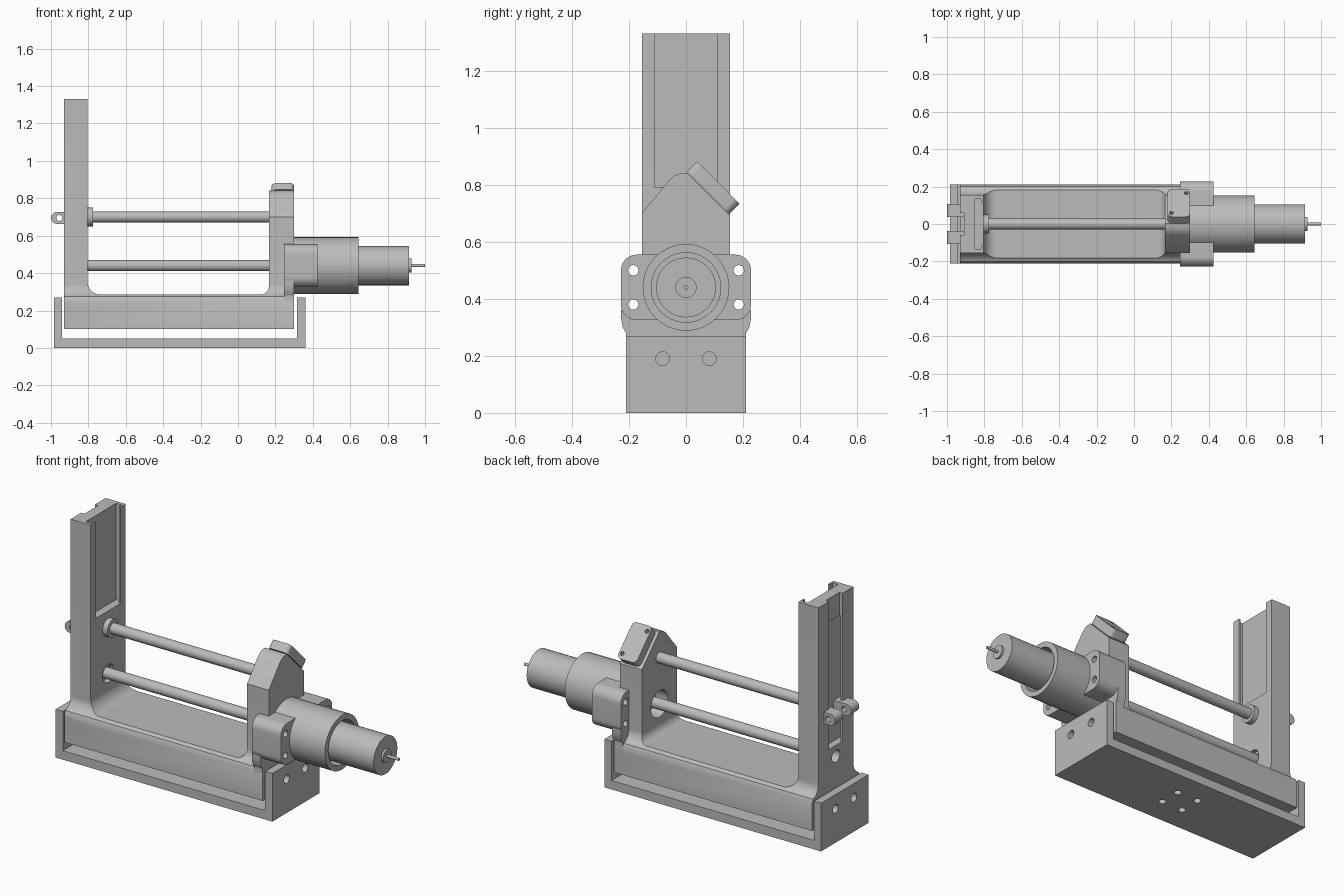
import bpy, bmesh, math
from mathutils import Matrix, Vector

old = bpy.data.objects.get("Cube")
if old:
    bpy.data.objects.remove(old, do_unlink=True)

GREY = (0.5, 0.5, 0.5, 1)
mat = bpy.data.materials.new("machined_grey")
mat.use_nodes = True
mat.diffuse_color = GREY
mat.node_tree.nodes["Principled BSDF"].inputs["Base Color"].default_value = GREY


def finish(bm, name):
    bmesh.ops.recalc_face_normals(bm, faces=bm.faces)
    mesh = bpy.data.meshes.new(name)
    bm.to_mesh(mesh)
    bm.free()
    mesh.materials.append(mat)
    ob = bpy.data.objects.new(name, mesh)
    bpy.context.collection.objects.link(ob)
    return ob


def prism(name, pts, axis, lo, hi):
    """Extrude a closed 2D outline along the x, y or z axis."""
    place = {"x": lambda p: (lo, *p), "y": lambda p: (p[0], lo, p[1]), "z": lambda p: (*p, lo)}[axis]
    bm = bmesh.new()
    face = bm.faces.new([bm.verts.new(place(p)) for p in pts])
    out = bmesh.ops.extrude_face_region(bm, geom=[face])
    step = Vector([hi - lo if a == axis else 0 for a in "xyz"])
    bmesh.ops.translate(bm, vec=step, verts=[v for v in out["geom"] if isinstance(v, bmesh.types.BMVert)])
    return finish(bm, name)


def arc(cx, cy, r, start, end, n=10):
    angles = [math.radians(start + (end - start) * i / n) for i in range(n + 1)]
    return [(cx + r * math.cos(a), cy + r * math.sin(a)) for a in angles]


def circle(cx, cy, r, n=40):
    return arc(cx, cy, r, 0, 360 - 360 / n, n - 1)


def rounded(x0, x1, y0, y1, r):
    return (arc(x1 - r, y1 - r, r, 0, 90) + arc(x0 + r, y1 - r, r, 90, 180)
            + arc(x0 + r, y0 + r, r, 180, 270) + arc(x1 - r, y0 + r, r, 270, 360))


def box(name, x0, x1, y0, y1, z0, z1):
    return prism(name, [(x0, y0), (x1, y0), (x1, y1), (x0, y1)], "z", z0, z1)


def rod(name, y, z, r, x0, x1):
    return prism(name, circle(y, z, r), "x", x0, x1)


def boolean(ob, op, *tools):
    bpy.context.view_layer.objects.active = ob
    for tool in tools:
        mod = ob.modifiers.new("boolean", "BOOLEAN")
        mod.operation, mod.object, mod.solver = op, tool, "EXACT"
        bpy.ops.object.modifier_apply(modifier=mod.name)
        bpy.data.objects.remove(tool, do_unlink=True)


SIDES = (-1, 1)
ROD_Z, SCREW_Z = 0.70, 0.44

# Mounting channel with drilled walls and floor
channel = prism("base_channel", [(-0.985, 0), (0.36, 0), (0.36, 0.27), (0.315, 0.27), (0.315, 0.05),
                                 (-0.94, 0.05), (-0.94, 0.27), (-0.985, 0.27)], "y", -0.21, 0.21)
boolean(channel, "DIFFERENCE", *[rod("cut", 0.082 * s, 0.19, 0.024, -1.1, 0.5) for s in SIDES])
boolean(channel, "DIFFERENCE", *[prism("cut", circle(-0.31 + 0.067 * s, 0.062 * t, 0.02), "z", -0.1, 0.1)
                                 for s in SIDES for t in SIDES])

# Carriage frame: filleted U outline trimmed by a flared cross-section
outline = ([(-0.93, 0.10), (0.30, 0.10), (0.30, 0.65), (0.165, 0.65)]
           + arc(0.12, 0.33, 0.045, 0, -90) + arc(-0.735, 0.355, 0.07, 270, 180)
           + [(-0.805, 1.33), (-0.93, 1.33)])
frame = prism("carriage_frame", outline, "y", -0.21, 0.21)
half = [(0.22, 0.05), (0.21, 0.05), (0.21, 0.255)][1:] + arc(0.225, 0.34, 0.07, 250, 180) + [(0.155, 1.4)]
section = half + [(-y, z) for y, z in reversed(half)]
boolean(frame, "INTERSECT", prism("cut", section, "x", -1, 0.4))

# Slots in the tall column, and bores for the lead screw
boolean(frame, "DIFFERENCE",
        box("cut", -0.82, -0.7, -0.11, 0.11, 0.79, 1.5),
        box("cut", -0.85, -0.815, -0.135, 0.135, 0.79, 1.5),
        box("cut", -1.0, -0.91, -0.06, 0.06, 0.5, 1.5),
        box("cut", -0.915, -0.89, -0.1, 0.1, 0.5, 1.2),
        rod("cut", 0, SCREW_Z, 0.035, -1, -0.7),
        rod("cut", 0, SCREW_Z, 0.05, -0.83, -0.7),
        rod("cut", 0, SCREW_Z, 0.075, 0.1, 0.24))

# Pointed bearing head on the short column
prism("bearing_head", [(-0.155, 0.65), (0.155, 0.65), (0.155, 0.69), (0.003, 0.842), (-0.02, 0.84),
                       (-0.04, 0.832), (-0.06, 0.815), (-0.155, 0.70)], "x", 0.165, 0.30)

# Tilted switch box with two screw holes
switch = prism("switch_box", rounded(-0.06, 0.06, -0.105, 0.105, 0.025), "z", -0.025, 0.025)
boolean(switch, "DIFFERENCE", *[prism("cut", circle(0.04 * s, 0.075 * s, 0.011, 16), "z", -0.01, 0.1)
                                for s in SIDES])
switch.data.transform(Matrix.Translation((0.24, 0.095, 0.79)) @ Matrix.Rotation(-math.pi / 4, 4, "X"))

# Motor flange with ears, and the gusset that blends it to the frame
flange = prism("motor_flange", rounded(-0.228, 0.228, 0.325, 0.555, 0.055), "x", 0.245, 0.425)
boolean(flange, "DIFFERENCE", *[rod("cut", 0.185 * s, z, 0.018, 0.1, 0.6)
                                for s in SIDES for z in (0.38, 0.50)])
for s, side in zip(SIDES, ("right", "left")):
    prism("flange_gusset_" + side, [(s * 0.15, 0.25), (s * 0.21, 0.25), (s * 0.21, 0.28), (s * 0.222, 0.30),
                                    (s * 0.228, 0.33), (s * 0.228, 0.36), (s * 0.15, 0.36)], "x", 0.245, 0.30)

# Motor housing sleeve, motor and shaft
housing = rod("motor_sleeve", 0, SCREW_Z, 0.152, 0.295, 0.645)
boolean(housing, "DIFFERENCE", rod("cut", 0, SCREW_Z, 0.122, 0.58, 0.8))
rod("motor", 0, SCREW_Z, 0.105, 0.57, 0.915)
rod("motor_boss", 0, SCREW_Z, 0.037, 0.91, 0.927)
rod("motor_shaft", 0, SCREW_Z, 0.008, 0.92, 1.0)

# Guide rod, lead screw and collar
rod("guide_rod", 0, ROD_Z, 0.03, -0.81, 0.18)
rod("lead_screw", 0, SCREW_Z, 0.03, -0.85, 0.26)
rod("rod_collar", 0, ROD_Z, 0.05, -0.81, -0.775)

# Pair of pierced lugs on the back of the column
for s, side in zip(SIDES, ("right", "left")):
    tab = [(-0.89, ROD_Z + 0.027), (-0.89, ROD_Z - 0.037)]
    tab = arc(-0.968, ROD_Z - 0.005, 0.032, 90, 270) + tab[::-1]
    lug = prism("lug_" + side, tab, "y", 0.072 * s - 0.035, 0.072 * s + 0.035)
    boolean(lug, "DIFFERENCE", prism("cut", circle(-0.955, ROD_Z - 0.005, 0.016, 24), "y", -0.2, 0.2))

# Smooth round surfaces, keep edges crisp
bpy.ops.object.select_all(action="DESELECT")
for ob in bpy.context.collection.objects:
    if ob.type == "MESH" and mat.name in ob.data.materials:
        ob.select_set(True)
        bpy.context.view_layer.objects.active = ob
bpy.ops.object.shade_smooth_by_angle(angle=math.radians(30))
